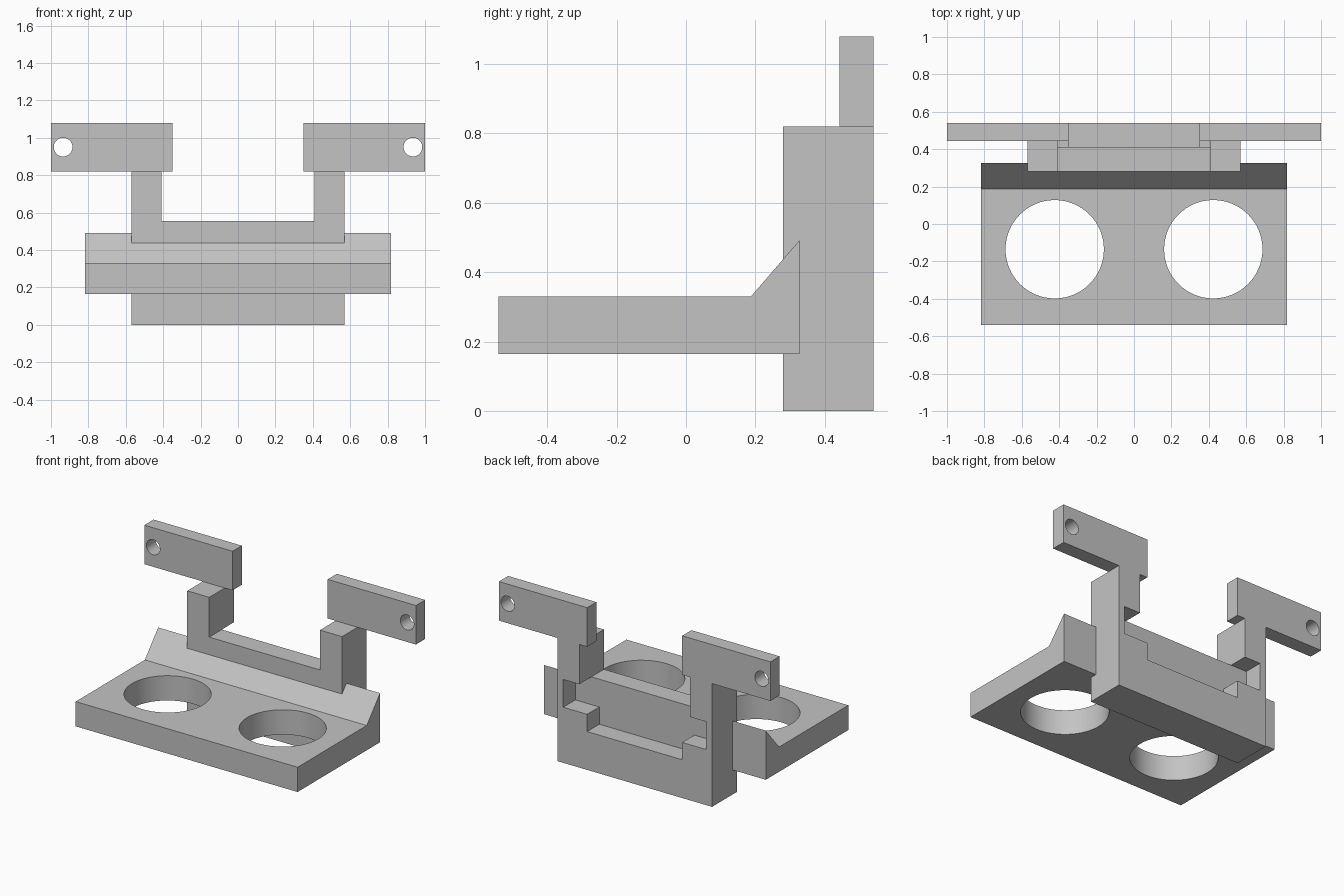
import bpy
import bmesh
from math import cos, sin, tau, radians
from mathutils import Vector

cube = bpy.data.objects.get("Cube")
if cube:
    bpy.data.objects.remove(cube, do_unlink=True)

grey = bpy.data.materials.new("plain grey")
grey.use_nodes = True
grey.diffuse_color = (0.55, 0.55, 0.55, 1)
grey.node_tree.nodes["Principled BSDF"].inputs["Base Color"].default_value = (0.55, 0.55, 0.55, 1)


def prism(name, profile, axis, start, end):
    """Extrude a closed 2D profile along one axis from start to end."""
    place = {"x": lambda p: (start, p[0], p[1]),
             "y": lambda p: (p[0], start, p[1]),
             "z": lambda p: (p[0], p[1], start)}[axis]
    step = Vector([(end - start) * (a == axis) for a in "xyz"])
    bm = bmesh.new()
    face = bm.faces.new([bm.verts.new(place(p)) for p in profile])
    moved = bmesh.ops.extrude_face_region(bm, geom=[face], use_keep_orig=True)["geom"]
    bmesh.ops.translate(bm, vec=step, verts=[v for v in moved if isinstance(v, bmesh.types.BMVert)])
    bmesh.ops.recalc_face_normals(bm, faces=bm.faces)
    mesh = bpy.data.meshes.new(name)
    bm.to_mesh(mesh)
    bm.free()
    mesh.materials.append(grey)
    obj = bpy.data.objects.new(name, mesh)
    bpy.context.collection.objects.link(obj)
    return obj


def rect(a0, b0, a1, b1):
    return [(a0, b0), (a1, b0), (a1, b1), (a0, b1)]


def circle(a, b, radius, sides=64):
    return [(a + radius * cos(tau * i / sides), b + radius * sin(tau * i / sides)) for i in range(sides)]


def mirrored(half):
    """Complete a right-hand half profile across x = 0."""
    return half + [(-x, z) for x, z in reversed(half)]


def combine(target, tool, operation):
    """Apply a boolean and discard the tool."""
    mod = target.modifiers.new("combine", "BOOLEAN")
    mod.object, mod.operation, mod.solver = tool, operation, "EXACT"
    bpy.context.view_layer.objects.active = target
    bpy.ops.object.modifier_apply(modifier=mod.name)
    bpy.data.objects.remove(tool, do_unlink=True)


def finish(obj):
    """Merge flat regions and smooth only the round holes."""
    bm = bmesh.new()
    bm.from_mesh(obj.data)
    bmesh.ops.remove_doubles(bm, verts=bm.verts, dist=0.0001)
    bmesh.ops.dissolve_limit(bm, angle_limit=radians(0.5), verts=bm.verts, edges=bm.edges)
    bm.to_mesh(obj.data)
    bm.free()
    bpy.ops.object.select_all(action="DESELECT")
    obj.select_set(True)
    bpy.context.view_layer.objects.active = obj
    bpy.ops.object.shade_smooth_by_angle(angle=radians(30))


# Tray with a sloped rear rib and two round openings
tray = prism("tray", [(-0.54, 0.165), (0.327, 0.165), (0.327, 0.492), (0.187, 0.33), (-0.54, 0.33)],
             "x", -0.817, 0.817)
for side in (-1, 1):
    combine(tray, prism("cup_cutter", circle(side * 0.424, -0.135, 0.263), "z", 0, 0.6), "DIFFERENCE")
finish(tray)

# U-shaped bracket
bracket = prism("bracket", mirrored([(0.57, 0), (0.57, 0.82), (0.408, 0.82), (0.408, 0.555)]),
                "y", 0.28, 0.54)

# Stepped pocket in the bracket's back
pocket = prism("pocket_cutter", mirrored([(0.35, 0.255), (0.35, 0.37), (0.526, 0.37), (0.526, 0.555),
                                          (0.38, 0.555), (0.38, 0.65)]), "y", 0.412, 0.7)
combine(bracket, pocket, "DIFFERENCE")

# Mounting ears with screw holes
for side in (-1, 1):
    ear = prism("ear", rect(side * 0.35, 0.82, side, 1.08), "y", 0.443, 0.54)
    combine(ear, prism("screw_cutter", circle(side * 0.935, 0.95, 0.05, 48), "y", 0.3, 0.7), "DIFFERENCE")
    combine(bracket, ear, "UNION")
finish(bracket)
